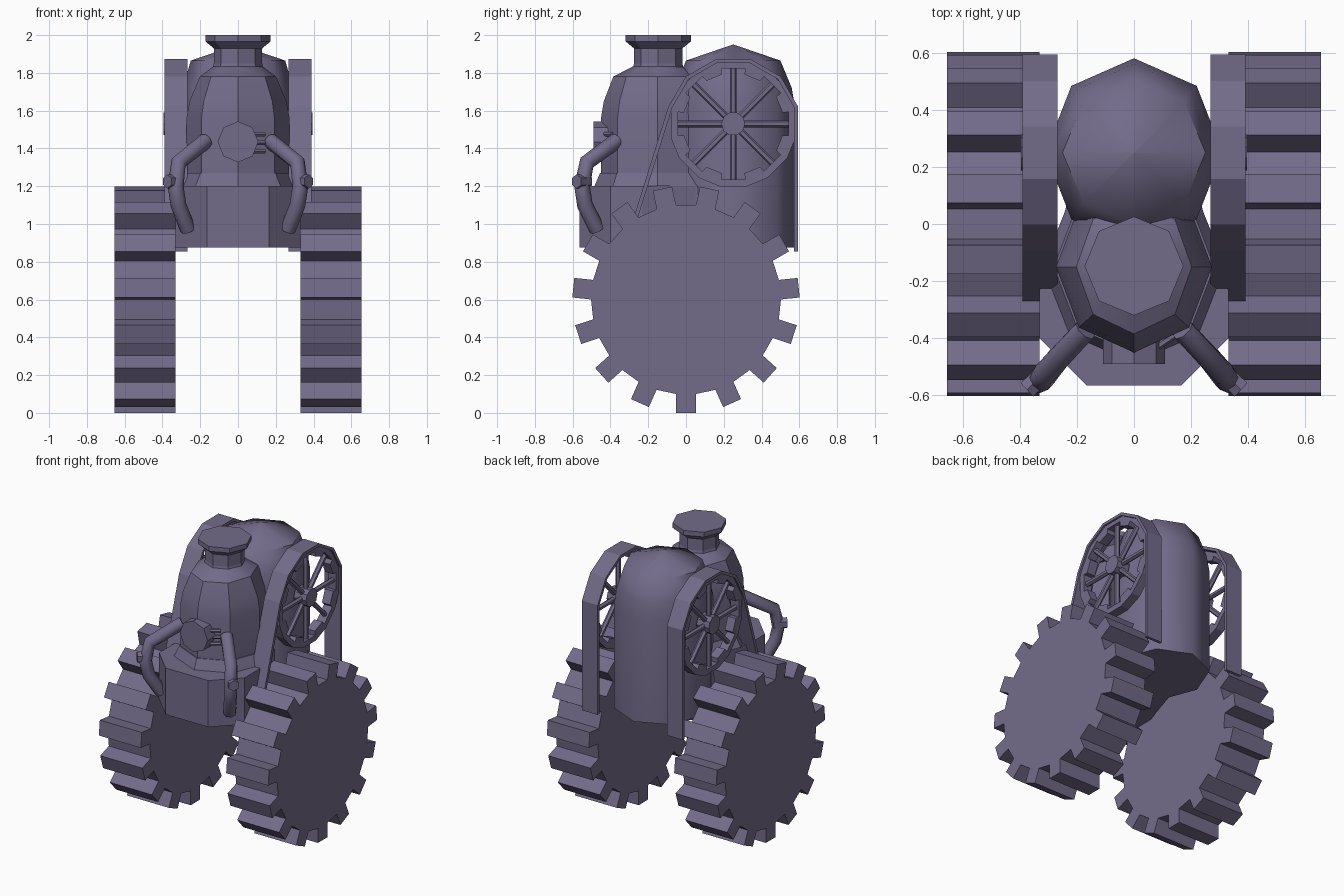
import bpy, bmesh, math
from mathutils import Vector

if "Cube" in bpy.data.objects:
    bpy.data.objects.remove(bpy.data.objects["Cube"])

mat = bpy.data.materials.new("dusty_violet")
mat.diffuse_color = (0.172, 0.148, 0.255, 1)
mat.use_nodes = True
mat.node_tree.nodes["Principled BSDF"].inputs["Base Color"].default_value = mat.diffuse_color


def finish(name, bm, smooth=0):
    bmesh.ops.recalc_face_normals(bm, faces=bm.faces)
    me = bpy.data.meshes.new(name)
    bm.to_mesh(me)
    bm.free()
    ob = bpy.data.objects.new(name, me)
    bpy.context.collection.objects.link(ob)
    me.materials.append(mat)
    if smooth:
        bpy.ops.object.select_all(action='DESELECT')
        ob.select_set(True)
        bpy.context.view_layer.objects.active = ob
        bpy.ops.object.shade_smooth_by_angle(angle=math.radians(smooth))
    return ob


def loft(name, rings, smooth=0):
    """Skin equal-length rings of points and cap both ends."""
    bm = bmesh.new()
    vs = [[bm.verts.new(p) for p in r] for r in rings]
    n = len(vs[0])
    for a, b in zip(vs, vs[1:]):
        for i in range(n):
            j = (i + 1) % n
            bm.faces.new((a[i], a[j], b[j], b[i]))
    bm.faces.new(vs[0])
    bm.faces.new(vs[-1])
    return finish(name, bm, smooth)


def lathe(name, profile, cy, n=8, smooth=0):
    rings = [[(r * math.sin(2 * math.pi * i / n) * sx,
               cy + r * math.cos(2 * math.pi * i / n), z) for i in range(n)]
             for r, z, sx in profile]
    return loft(name, rings, smooth)


def strip(name, outer, inner, x0, x1, closed):
    """Wall between two (y, z) outlines, spanning x0 to x1."""
    bm = bmesh.new()
    q = [[bm.verts.new((x, *p)) for x, p in ((x0, o), (x1, o), (x1, i), (x0, i))]
         for o, i in zip(outer, inner)]
    pairs = list(zip(q, q[1:])) + ([(q[-1], q[0])] if closed else [])
    for a, b in pairs:
        for k in range(4):
            m = (k + 1) % 4
            bm.faces.new((a[k], a[m], b[m], b[k]))
    if not closed:
        bm.faces.new(q[0])
        bm.faces.new(q[-1])
    return finish(name, bm)


def tube(name, path, r, n=8, smooth=0):
    pts = [Vector(p) for p in path]
    rings = []
    for i, p in enumerate(pts):
        d = (pts[min(i + 1, len(pts) - 1)] - pts[max(i - 1, 0)]).normalized()
        ref = Vector((1, 0, 0)) if abs(d.x) < 0.75 else Vector((0, 0, 1))
        u = d.cross(ref).normalized()
        v = d.cross(u)
        rings.append([p + r * (u * math.cos(t) + v * math.sin(t))
                      for t in (2 * math.pi * k / n for k in range(n))])
    return loft(name, rings, smooth)


def polar(cy, cz, r, deg):
    a = math.radians(deg)
    return (cy + r * math.cos(a), cz + r * math.sin(a))


# Rear tank with a low faceted dome
lathe("rear_tank", [(0.33, 0.875, 0.94), (0.33, 1.6, 0.94), (0.31, 1.72, 0.94),
                    (0.25, 1.865, 1), (0.002, 1.95, 1)], 0.25, smooth=50)

# Front base block
half = [(0.165, -0.565), (0.33, -0.4), (0.33, -0.23), (0.24, 0.05), (0.2, 0.25)]
plan = half + [(-x, y) for x, y in reversed(half)]
loft("front_base", [[(x, y, z) for x, y in plan] for z in (0.875, 1.2)])

# Boiler, collar and chimney
lathe("boiler_collar", [(0.335, 1.2, 0.95), (0.305, 1.27, 0.92)], -0.15)
lathe("boiler", [(0.3, 1.2, 0.91), (0.3, 1.56, 0.91), (0.285, 1.65, 0.9),
                 (0.235, 1.78, 0.86), (0.13, 1.835, 1)], -0.15, smooth=30)
lathe("chimney", [(0.14, 1.8, 1), (0.128, 1.85, 1), (0.128, 1.93, 1), (0.173, 1.967, 1),
                  (0.173, 2.0, 1)], -0.147)

# Round front cap and the pegs beside it
tube("front_cap", [(0, -0.38, 1.435), (0, -0.49, 1.435)], 0.108)
for k in range(3):
    z = 1.385 + 0.045 * k
    tube("cap_peg", [(0.08, -0.43, z), (0.14, -0.39, z)], 0.013, 6)

for s in (-1, 1):
    # Toothed drive wheel
    teeth = []
    for k in range(15):
        a = math.radians(-90 + 24 * k)
        c, d = math.cos(a), math.sin(a)
        for r, w in ((0.5, -0.052), (0.6, -0.052), (0.6, 0.052), (0.5, 0.052)):
            teeth.append((r * c - w * d, 0.6 + r * d + w * c))
    loft("drive_wheel", [[(s * x, y, z) for y, z in teeth] for x in (0.33, 0.655)])

    # Arched belt guard
    angs = (165, 135, 105, 75, 45, 15)
    outer = [(-0.275, 1.04)] + [polar(0.25, 1.53, 0.355, a) for a in angs] + [(0.593, 0.855)]
    inner = [(-0.253, 1.04)] + [polar(0.25, 1.53, 0.334, a) for a in angs] + [(0.573, 0.855)]
    strip("belt_guard", outer, inner, s * 0.268, s * 0.39, False)

    # Notched flywheel rim
    rim_out, rim_in = [], []
    for k in range(8):
        for da, r in ((-13, 0.268), (-12, 0.3), (12, 0.3), (13, 0.268)):
            rim_out.append(polar(0.25, 1.53, 0.338, 45 * k + da))
            rim_in.append(polar(0.25, 1.53, r, 45 * k + da))
    strip("flywheel_rim", rim_out, rim_in, s * 0.315, s * 0.378, True)

    # Hub and spokes
    tube("flywheel_hub", [(s * 0.3, 0.25, 1.53), (s * 0.395, 0.25, 1.53)], 0.063, 10)
    for k in range(8):
        tube("flywheel_spoke", [(s * 0.35, *polar(0.25, 1.53, 0.04, 45 * k)),
                                (s * 0.35, *polar(0.25, 1.53, 0.305, 45 * k))], 0.018, 6)

    # Bent arm with elbow bolt
    tube("arm", [(s * 0.17, -0.37, 1.44), (s * 0.315, -0.525, 1.325), (s * 0.33, -0.55, 1.2),
                 (s * 0.315, -0.535, 1.1), (s * 0.265, -0.47, 0.97)], 0.042, 8, 50)
    tube("elbow_bolt", [(s * 0.31, -0.52, 1.225), (s * 0.375, -0.58, 1.225)], 0.037, 6)
